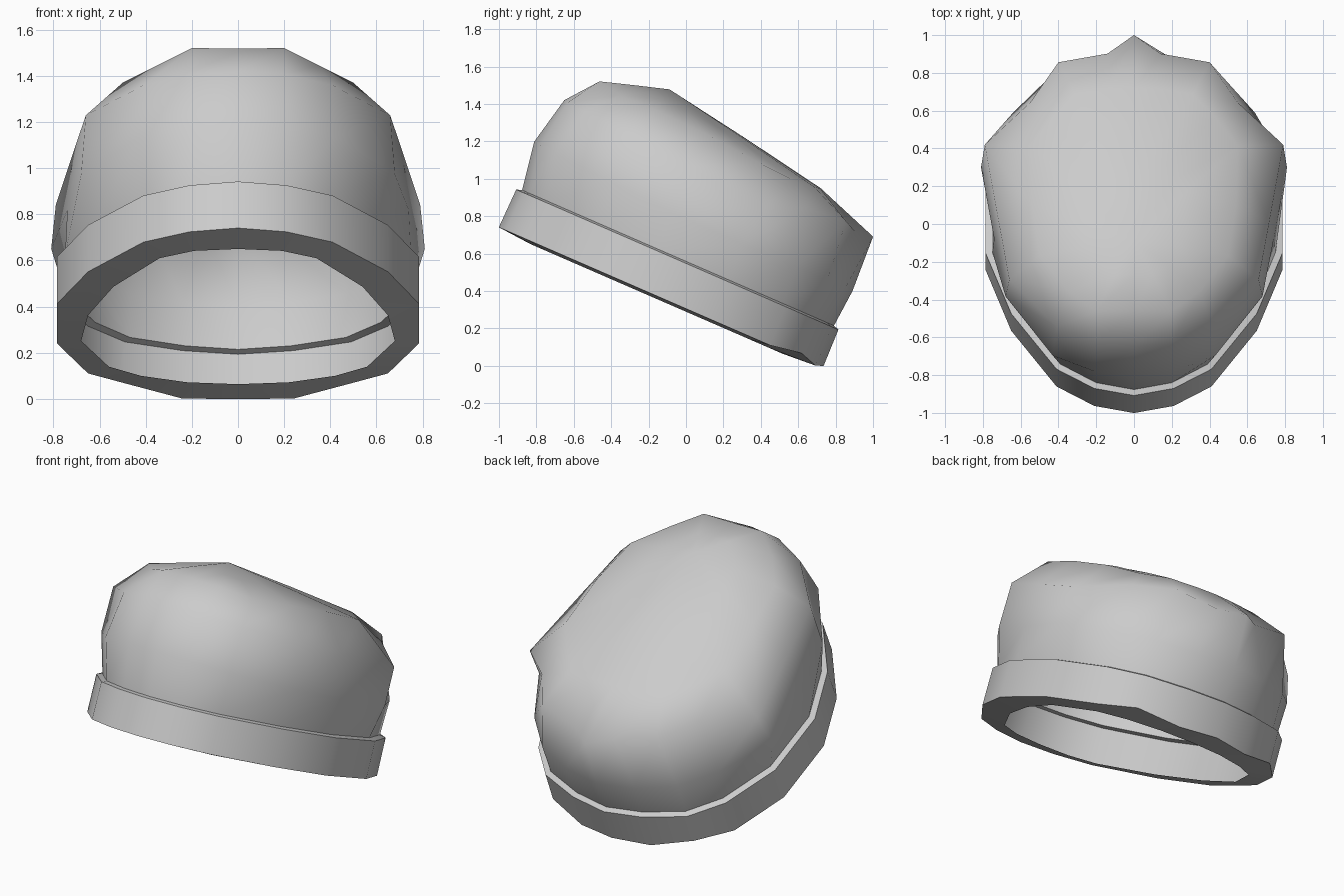
import bpy, bmesh, math

if "Cube" in bpy.data.objects:
    bpy.data.objects.remove(bpy.data.objects["Cube"])

TILT = math.radians(23.5)
C, S = math.cos(TILT), math.sin(TILT)
MID = -0.27  # centre of the oval along the cap's own length

grey = bpy.data.materials.new("felt_grey")
grey.diffuse_color = (0.6, 0.6, 0.6, 1)
grey.use_nodes = True
grey.node_tree.nodes["Principled BSDF"].inputs["Base Color"].default_value = grey.diffuse_color


def place(p):
    """Cap coordinates (across, along, up) to tilted world coordinates."""
    x, u, n = p
    return (x, u * C + n * S, -u * S + n * C)


def full(half):
    """Mirror a half ring running from front centre to back centre."""
    return half + [(-x, u, n) for x, u, n in half[-2:0:-1]]


def scaled(half, sx, su, height):
    return [(x * sx, MID + (u - MID) * su, height) for x, u, n in half]


def toward(half, target, t):
    return [tuple(a + (b - a) * t for a, b in zip(p, target)) for p in half]


def loft(name, halves, tip=None, angle=40):
    """Skin rings from bottom to top into an open shell, with an optional tip."""
    bm = bmesh.new()
    rings = [[bm.verts.new(place(p)) for p in full(h)] for h in halves]
    count = len(rings[0])
    for a, b in zip(rings, rings[1:]):
        for i in range(count):
            j = (i + 1) % count
            bm.faces.new((a[i], a[j], b[j], b[i]))
    if tip:
        v = bm.verts.new(place(tip))
        for i in range(count):
            bm.faces.new((rings[-1][i], rings[-1][(i + 1) % count], v))
    mesh = bpy.data.meshes.new(name)
    bm.to_mesh(mesh)
    bm.free()
    mesh.materials.append(grey)
    obj = bpy.data.objects.new(name, mesh)
    bpy.context.collection.objects.link(obj)
    bpy.ops.object.select_all(action='DESELECT')
    bpy.context.view_layer.objects.active = obj
    obj.select_set(True)
    bpy.ops.object.shade_smooth_by_angle(angle=math.radians(angle))
    return obj


# Band: opening edge, lower rim, outer wall and sloping ledge
opening = [(0, -1.02, .265), (.19, -1.0, .265), (.34, -.92, .265),
           (.54, -.61, .265), (.65, -.3, .265), (.68, -.02, .265),
           (.56, .26, .265), (.42, .36, .265), (.22, .43, .265),
           (0, .45, .265)]
base = [(0, -1.213, .28), (.21, -1.172, .28), (.41, -1.06, .28),
        (.65, -.738, .28), (.785, -.389, .28), (.785, .042, .28),
        (.65, .368, .28), (.49, .54, .308), (.24, .635, .277),
        (0, .675, .293)]
foot = scaled(base, .955, .963, .512)
loft("band", [opening, base, scaled(base, 1, .995, .502), foot])

# Crown: bulging sides, shoulder with a point at the back, soft top
side = [(0, -1.222, .775), (.21, -1.185, .77), (.43, -1.09, .76),
        (.68, -.74, .74), (.74, -.40, .72), (.81, .016, .716),
        (.64, .33, .72), (.47, .51, .72), (.24, .615, .72), (0, .657, .722)]
shoulder = [(0, -1.163, 1.043), (.2, -1.14, 1.04), (.41, -1.04, 1.03),
            (.66, -.76, 1.01), (.715, -.42, .98), (.79, .05, .938),
            (.55, .253, 1.03), (.40, .477, 1.05), (.14, .54, 1.02),
            (0, .642, 1.032)]
upper = [(0, -1.028, 1.21), (.2, -1.03, 1.21), (.35, -.9, 1.185),
         (.5, -.7, 1.19), (.54, -.4, 1.18), (.55, -.05, 1.15),
         (.43, .12, 1.14), (.31, .25, 1.15), (.12, .28, 1.155),
         (0, .281, 1.158)]
crest = toward(upper, (0, -.66, 1.325), .5)
loft("crown", [foot, side, shoulder, upper, crest], tip=(0, -.67, 1.32),
     angle=60)
